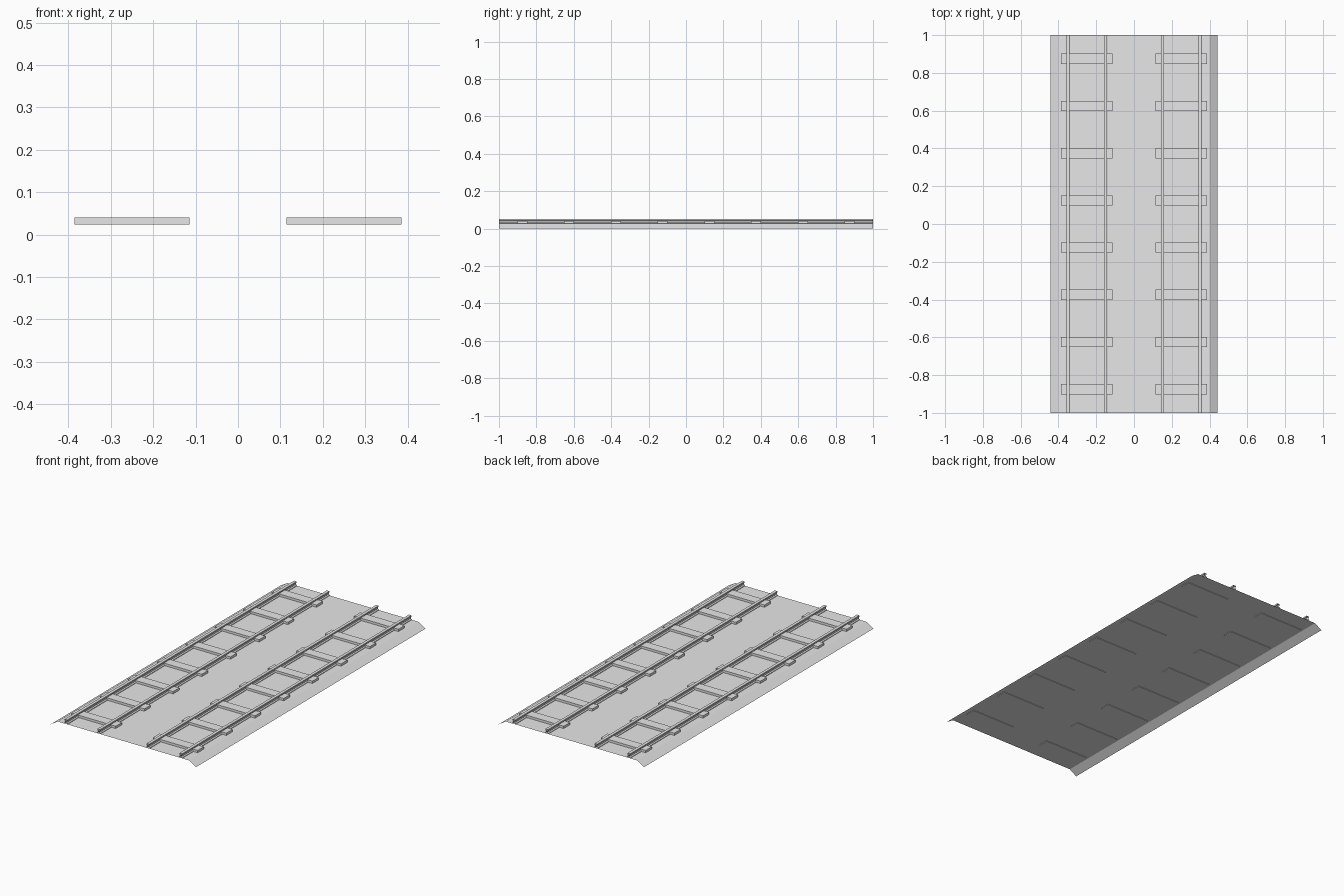
import bpy

cube = bpy.data.objects.get("Cube")
if cube:
    bpy.data.objects.remove(cube)


def material(name, value):
    mat = bpy.data.materials.new(name)
    mat.use_nodes = True
    colour = (value, value, value, 1)
    mat.diffuse_color = colour
    mat.node_tree.nodes["Principled BSDF"].inputs["Base Color"].default_value = colour
    return mat


GREY = material("plain grey", 0.8)
BED_Z = 0.027


def make_object(name, verts, faces):
    mesh = bpy.data.meshes.new(name)
    mesh.from_pydata(verts, [], faces)
    mesh.materials.append(GREY)
    obj = bpy.data.objects.new(name, mesh)
    bpy.context.collection.objects.link(obj)
    return obj


def extrude_profile(name, profile, x=0):
    """Open-ended sheet running the full length of the track."""
    n = len(profile)
    verts = [(x + px, y, z) for y in (-1, 1) for px, z in profile]
    faces = [(i, i + n, i + n + 1, i + 1) for i in range(n - 1)]
    return make_object(name, verts, faces)


# Ballast bed: flat top with sloping shoulders, open underneath
extrude_profile("ballast_bed", [(-0.443, 0), (-0.4, BED_Z), (0.4, BED_Z), (0.443, 0)])

# Rails: wide foot, narrow web and a head, open at the ends
half = [(0.01, BED_Z), (0.01, 0.03), (0.004, 0.034), (0.004, 0.042),
        (0.008, 0.044), (0.008, 0.051)]
rail = [(-px, z) for px, z in half] + [(px, z) for px, z in reversed(half)]
for side, sign in (("right", -1), ("left", 1)):
    extrude_profile(side + "_track_inner_rail", rail, sign * 0.15)
    extrude_profile(side + "_track_outer_rail", rail, sign * 0.35)

    # Sleepers, sunk just through the bed
    for row in range(8):
        bpy.ops.mesh.primitive_cube_add(size=1, location=(sign * 0.25, -0.875 + row * 0.25, 0.032))
        sleeper = bpy.context.object
        sleeper.name = f"{side}_track_sleeper_{row + 1}"
        sleeper.scale = (0.271, 0.054, 0.016)
        bpy.ops.object.transform_apply(location=False, rotation=False, scale=True)
        sleeper.data.materials.append(GREY)
